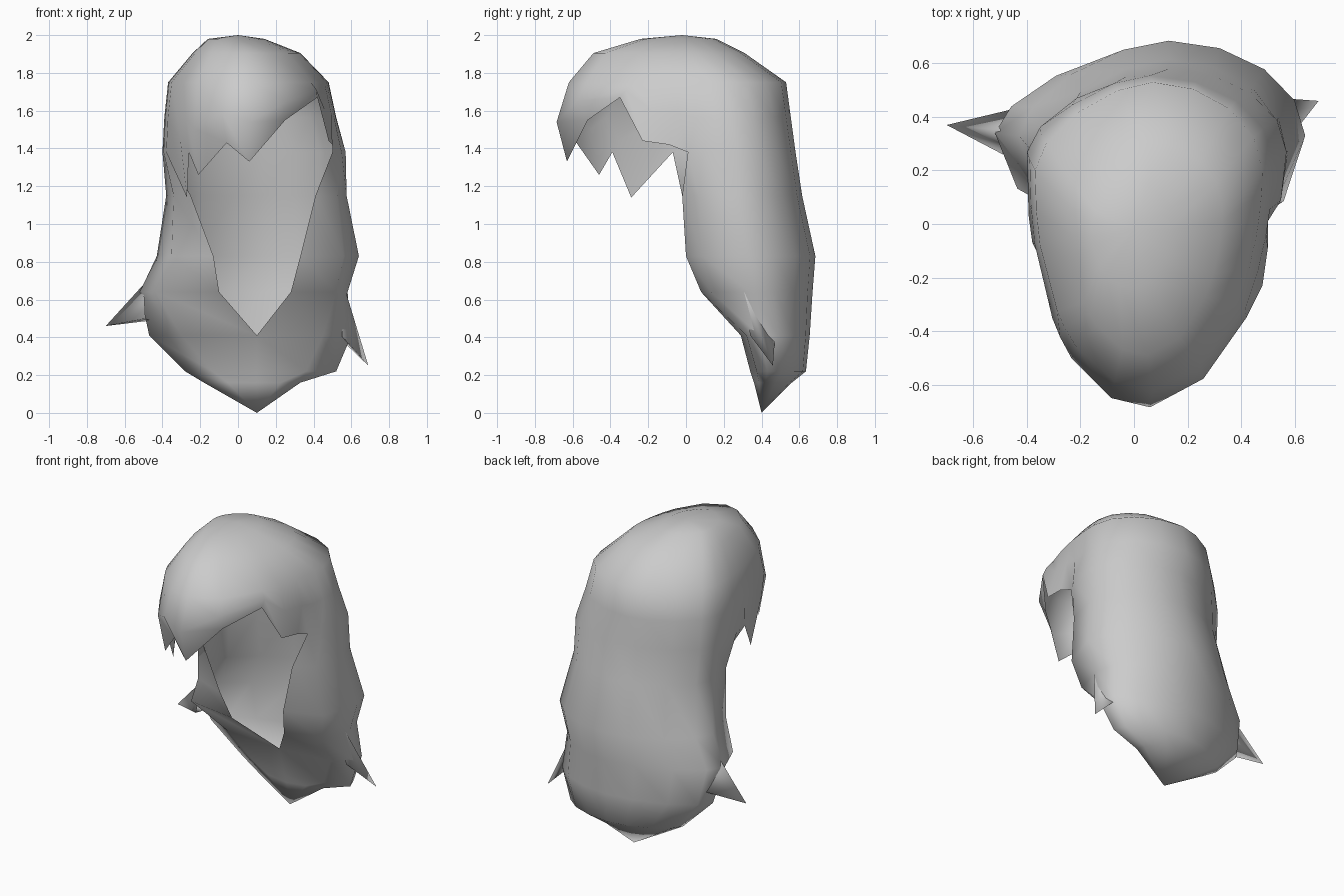
import bpy, bmesh, math
from mathutils import Vector

cube = bpy.data.objects.get("Cube")
if cube:
    bpy.data.objects.remove(cube, do_unlink=True)

grey = bpy.data.materials.new("hair grey")
grey.use_nodes = True
GREY = (0.6, 0.6, 0.6, 1)
grey.diffuse_color = GREY
grey.node_tree.nodes["Principled BSDF"].inputs["Base Color"].default_value = GREY


def finish(bm, name):
    mesh = bpy.data.meshes.new(name)
    bm.to_mesh(mesh)
    bm.free()
    mesh.materials.append(grey)
    for p in mesh.polygons:
        p.use_smooth = True
    obj = bpy.data.objects.new(name, mesh)
    bpy.context.collection.objects.link(obj)
    return obj


def oval(t, cx, cy, xl, xr, yf, yb):
    """Point on a lopsided oval; each quarter has its own squareness."""
    c, s = math.cos(t), math.sin(t)
    if s > 0:
        p = 1.03 if c > 0 else 1.25
    else:
        p = 1.06 if c > 0 else 0.9
    ax = xr - cx if c > 0 else cx - xl
    ay = yb - cy if s > 0 else cy - yf
    return (cx + math.copysign(abs(c) ** p, c) * ax,
            cy + math.copysign(abs(s) ** p, s) * ay)


# jagged fringe hem, from the left temple across the brow to the right temple
HEM = [(.50, .01, 1.38), (.50, -.09, 1.42), (.48, -.23, 1.44), (.42, -.35, 1.67),
       (.25, -.52, 1.55), (.06, -.63, 1.33), (-.06, -.58, 1.43), (-.21, -.46, 1.26),
       (-.26, -.39, 1.38), (-.27, -.29, 1.14), (-.38, -.07, 1.38)]
hem_t = [math.atan2((y - .2) / .87, (x - .06) / .45) % math.tau for x, y, z in HEM]
BACK = 8
back_t = [math.pi * i / BACK for i in range(BACK + 1)]

# column angles: temple, around the back, other temple, then along the fringe
cols = ([hem_t[0], (hem_t[0] + math.tau) / 2] + back_t
        + [(math.pi + hem_t[-1]) / 2, hem_t[-1]] + hem_t[-2:0:-1])
NB = BACK + 5                                  # columns used by the curtain
hem_z = [1.38] * NB + [h[2] for h in HEM[-2:0:-1]]

# cap rings: z, cx, cy, xl, xr, yf, yb
CAP = [(1.98, 0, 0, -.16, .14, -.24, .16),
       (1.905, .05, .06, -.24, .33, -.49, .31),
       (1.75, .07, .20, -.37, .48, -.62, .53)]
MID = (.06, .24, -.39, .52, -.685, .555)

# curtain rows: z, left rim (x, y), right rim (x, y), xl, xr, widest y, yb, bulge
CURTAIN = [(1.38, .50, .01, -.38, -.07, -.40, .57, .27, .58, .7),
           (1.15, .41, -.02, -.25, -.02, -.38, .575, .27, .615, .7),
           (.83, .33, 0, -.13, 0, -.43, .64, .33, .685, .74),
           (.64, .28, .08, -.10, .08, -.52, .58, .34, .67, .8),
           (.41, .10, .29, .10, .29, -.47, .60, .39, .655, .7),
           (.22, .10, .34, .10, .34, -.28, .52, .43, .635, .62),
           (.16, .10, .36, .10, .36, -.18, .33, .42, .56, .55)]

# hair shell: crown, cap, fringe, back curtain and closed lower tip
bm = bmesh.new()
crown = bm.verts.new((0, -.02, 2))
rings = []
for z, *shape in CAP:
    rings.append([bm.verts.new((*oval(t, *shape), z)) for t in cols])
rings.append([bm.verts.new((*oval(t, *MID), (1.75 + hz) / 2))
              for t, hz in zip(cols, hem_z)])

rows = []
for z, rx, ry, lx, ly, xl, xr, yw, yb, k in CURTAIN:
    pts = [(rx, ry), (rx + k * (xr - rx), yw + k * (ry - yw))]
    pts += [oval(t, .13, yw, xl, xr, 0, yb) for t in back_t]
    pts += [(lx + k * (xl - lx), yw + k * (ly - yw)), (lx, ly)]
    rows.append([bm.verts.new((x, y, z)) for x, y in pts])
fringe = [bm.verts.new(h) for h in HEM[-2:0:-1]]
rings.append(rows[0] + fringe)

n = len(cols)
for i in range(n):
    bm.faces.new((crown, rings[0][i], rings[0][(i + 1) % n]))
for up, low in zip(rings, rings[1:]):
    for i in range(n):
        j = (i + 1) % n
        bm.faces.new((up[i], low[i], low[j], up[j]))
for up, low in zip(rows, rows[1:]):
    for i in range(NB - 1):
        bm.faces.new((up[i], low[i], low[i + 1], up[i + 1]))
tip = bm.verts.new((.1, .4, 0))
for i in range(NB - 1):
    bm.faces.new((rows[-1][i], tip, rows[-1][i + 1]))
bmesh.ops.remove_doubles(bm, verts=bm.verts[:], dist=1e-4)
finish(bm, "hair_shell")


# flicked-out locks at both sides
def lock(name, base, point):
    bm = bmesh.new()
    b = [bm.verts.new(p) for p in base]
    t = bm.verts.new(point)
    for i in range(3):
        bm.faces.new((b[i], b[(i + 1) % 3], t))
    bmesh.ops.recalc_face_normals(bm, faces=bm.faces[:])
    mid = sum((Vector(p) for p in base), Vector()) / 3
    f = bm.faces[:][0]
    axis_pt = (mid + Vector(point)) / 2
    if f.normal.dot(f.calc_center_median() - axis_pt) < 0:
        bmesh.ops.reverse_faces(bm, faces=bm.faces[:])
    finish(bm, name)


lock("right_lock", [(-.50, .35, .68), (-.49, .26, .50), (-.45, .43, .49)], (-.70, .37, .46))
lock("left_lock", [(.565, .30, .66), (.55, .34, .41), (.555, .47, .38)], (.69, .46, .25))
